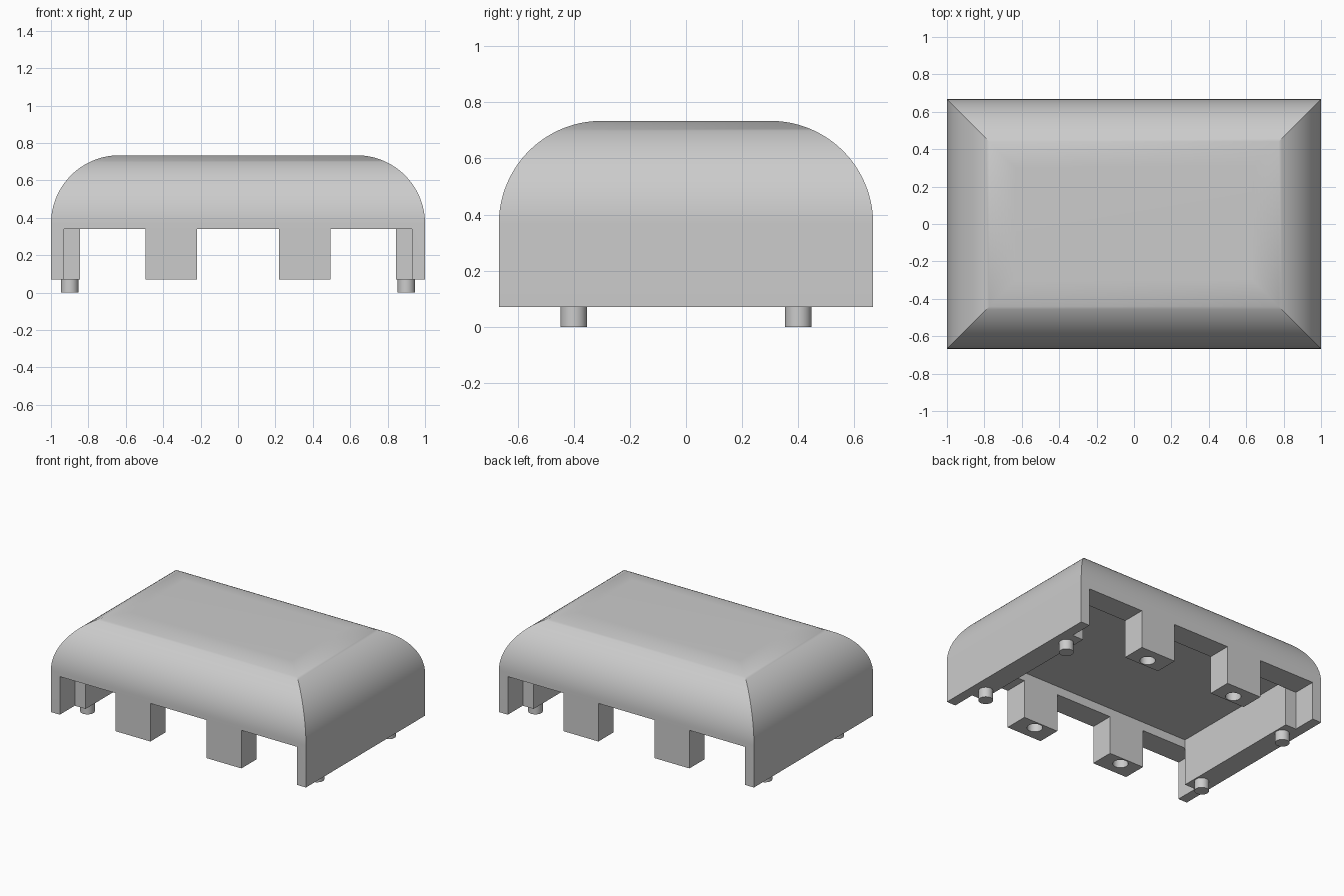
import bpy, bmesh, math

default = bpy.data.objects.get("Cube")
if default:
    bpy.data.objects.remove(default, do_unlink=True)

grey = bpy.data.materials.new("plain_grey")
grey.use_nodes = True
grey.diffuse_color = (0.6, 0.6, 0.6, 1)
grey.node_tree.nodes["Principled BSDF"].inputs["Base Color"].default_value = (0.6, 0.6, 0.6, 1)

HALF_X, HALF_Y, TOP, BASE = 1.0, 0.667, 0.734, 0.07
RADIUS, STEPS = 0.366, 32
ROOM_X, ROOM_Y, CEILING, ARCH = 0.845, 0.5, 0.4, 0.34
LEG_IN, LEG_OUT, WALL_IN = 0.22, 0.494, 0.93


def link(bm, name):
    bmesh.ops.recalc_face_normals(bm, faces=bm.faces[:])
    mesh = bpy.data.meshes.new(name)
    bm.to_mesh(mesh)
    bm.free()
    mesh.materials.append(grey)
    obj = bpy.data.objects.new(name, mesh)
    bpy.context.collection.objects.link(obj)
    return obj


def box(name, x0, x1, y0, y1, z0, z1):
    bm = bmesh.new()
    bmesh.ops.create_cube(bm, size=1)
    for v in bm.verts:
        v.co = ((x0 + x1) / 2 + v.co.x * (x1 - x0),
                (y0 + y1) / 2 + v.co.y * (y1 - y0),
                (z0 + z1) / 2 + v.co.z * (z1 - z0))
    return link(bm, name)


def cylinder(name, x, y, z0, z1, r):
    bm = bmesh.new()
    bmesh.ops.create_cone(bm, cap_ends=True, segments=32, radius1=r, radius2=r, depth=z1 - z0)
    bmesh.ops.translate(bm, vec=(x, y, (z0 + z1) / 2), verts=bm.verts[:])
    return link(bm, name)


def smooth(obj):
    bpy.ops.object.select_all(action="DESELECT")
    obj.select_set(True)
    bpy.context.view_layer.objects.active = obj
    bpy.ops.object.shade_smooth_by_angle(angle=math.radians(30))


def cut(obj, cutter):
    bpy.ops.object.select_all(action="DESELECT")
    bpy.context.view_layer.objects.active = obj
    mod = obj.modifiers.new("cut", "BOOLEAN")
    mod.operation, mod.solver, mod.object = "DIFFERENCE", "EXACT", cutter
    bpy.ops.object.modifier_apply(modifier=mod.name)
    bpy.data.objects.remove(cutter, do_unlink=True)


# Rounded cover: stacked rectangles with mitred corners
bm = bmesh.new()
levels = [(0, BASE)]
for i in range(STEPS + 1):
    a = math.pi / 2 * i / STEPS
    levels.append((RADIUS * (1 - math.cos(a)), TOP - RADIUS + RADIUS * math.sin(a)))
rings = []
for inset, z in levels:
    rings.append([bm.verts.new((sx * (HALF_X - inset), sy * (HALF_Y - inset), z))
                  for sx, sy in ((-1, -1), (1, -1), (1, 1), (-1, 1))])
for low, high in zip(rings, rings[1:]):
    for k in range(4):
        n = (k + 1) % 4
        bm.faces.new((low[k], low[n], high[n], high[k]))
bm.faces.new(rings[0][::-1])
bm.faces.new(rings[-1])
cover = link(bm, "cover")

# Hollow underside and the openings between the legs
cut(cover, box("room", -ROOM_X, ROOM_X, -ROOM_Y, ROOM_Y, -0.1, CEILING))
cut(cover, box("middle_opening", -LEG_IN, LEG_IN, -1, 1, -0.1, ARCH))
for sx in (-1, 1):
    xs = sorted((sx * LEG_OUT, sx * ROOM_X))
    cut(cover, box("side_opening", *xs, -1, 1, -0.1, ARCH))
    for sy in (-1, 1):
        xs = sorted((sx * 0.8, sx * WALL_IN))
        ys = sorted((sy * ROOM_Y, sy))
        cut(cover, box("corner_opening", *xs, *ys, -0.1, ARCH))
        # Socket in the foot of each leg
        cut(cover, cylinder("socket", sx * 0.357, sy * 0.56, -0.1, BASE + 0.08, 0.05))
smooth(cover)

# Pegs under the end walls
for sx, side in ((-1, "right"), (1, "left")):
    for sy, end in ((-1, "front"), (1, "back")):
        smooth(cylinder(f"{end}_{side}_peg", sx * 0.9, sy * 0.4, 0, BASE + 0.02, 0.047))
